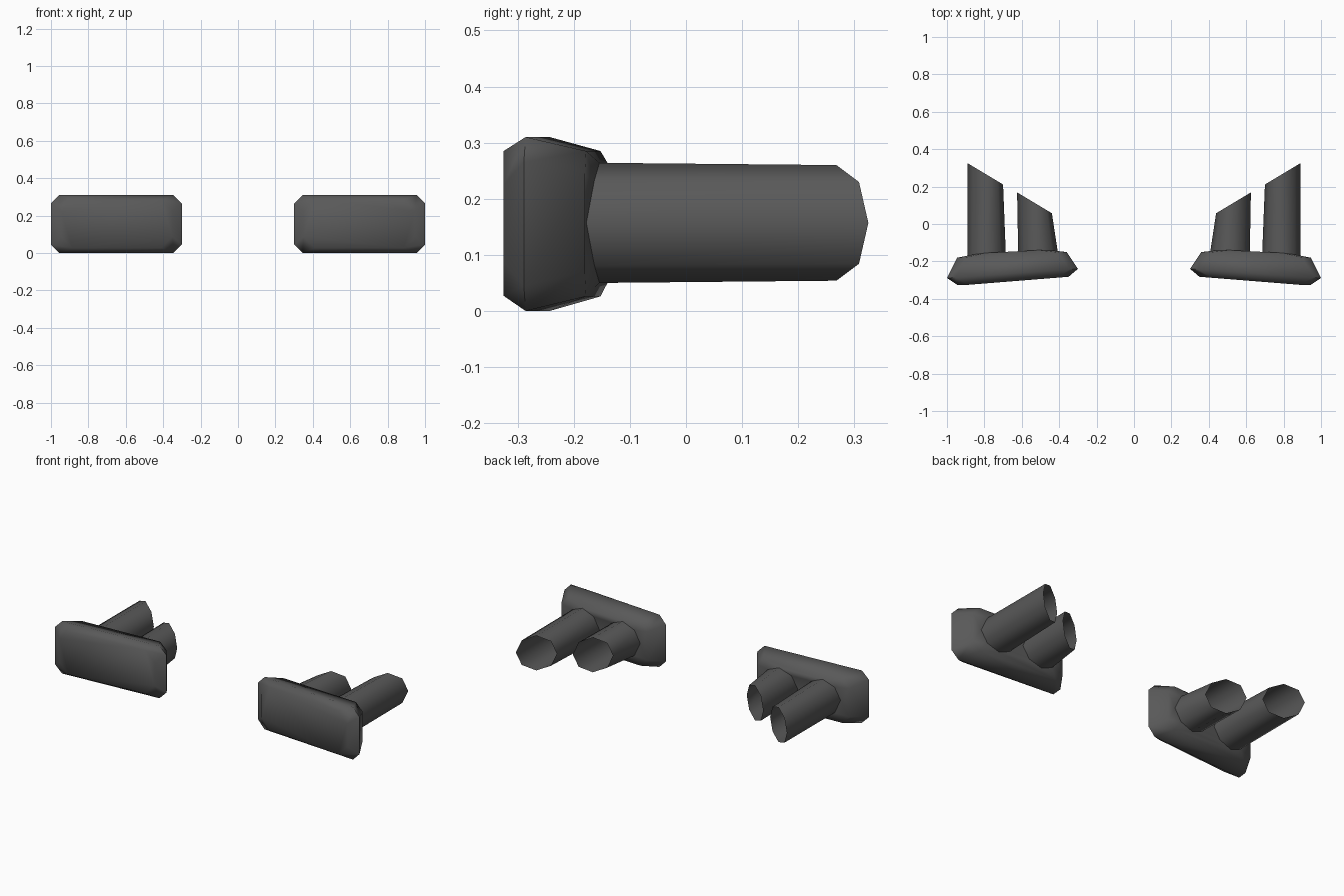
import bpy, bmesh, math
from mathutils import Vector

if "Cube" in bpy.data.objects:
    bpy.data.objects.remove(bpy.data.objects["Cube"])

bm = bmesh.new()


def add_ring(points):
    return [bm.verts.new(p) for p in points]


def chamfered(x0, x1, z0, z1, c, depth):
    # eight-sided outline whose y follows depth(x)
    pts = [(x0 + c, z0), (x1 - c, z0), (x1, z0 + c), (x1, z1 - c),
           (x1 - c, z1), (x0 + c, z1), (x0, z1 - c), (x0, z0 + c)]
    return add_ring([(x, depth(x), z) for x, z in pts])


def octagon(cx, rx, rz, depth):
    pts = []
    for i in range(8):
        a = i * math.tau / 8
        x = cx + rx * math.cos(a)
        pts.append((x, depth(x, abs(math.sin(a))), 0.157 + rz * math.sin(a)))
    return add_ring(pts)


def bridge(a, b):
    n = len(a)
    for i in range(n):
        j = (i + 1) % n
        bm.faces.new((a[i], a[j], b[j], b[i]))


def loop_edges(ring):
    return [bm.edges.get((ring[i], ring[(i + 1) % len(ring)])) for i in range(len(ring))]


def back_y(x):
    return -0.15 - 0.052 * (x - 0.36)


# rounded mounting block: front, widest and back outlines
front = chamfered(0.35, 0.945, 0.027, 0.285, 0.06,
                  lambda x: -0.283 - 0.08 * (min(x, 0.885) - 0.36))
middle = chamfered(0.30, 1.0, 0.0, 0.31, 0.045, lambda x: -0.24 - 0.07 * (x - 0.30))
back = chamfered(0.36, 0.945, 0.026, 0.285, 0.045, back_y)
bm.faces.new(front)
bridge(front, middle)
bridge(middle, back)

# two open pipes with slanted ends: base centre, radius, end centre, radius, end y
edges = loop_edges(back)
for bx, br, ex, er, ey in ((0.788, 0.103, 0.795, 0.095, 0.268),
                           (0.513, 0.106, 0.532, 0.093, 0.113)):
    base = octagon(bx, br, 0.107, lambda x, s: back_y(x) + 0.018 * s)
    end = octagon(ex, er, 0.103, lambda x, s: ey + 0.6 * (x - ex))
    bridge(base, end)
    edges += loop_edges(base)

# back of the block around the pipes
bmesh.ops.triangle_fill(bm, edges=edges, use_beauty=True, normal=Vector((0, 1, 0)))
bmesh.ops.recalc_face_normals(bm, faces=bm.faces)

mesh = bpy.data.meshes.new("exhaust_tips")
bm.to_mesh(mesh)
bm.free()
obj = bpy.data.objects.new("exhaust_tips", mesh)
bpy.context.collection.objects.link(obj)

mat = bpy.data.materials.new("dark_metal")
mat.diffuse_color = (0.1, 0.1, 0.1, 1)
mat.use_nodes = True
mat.node_tree.nodes["Principled BSDF"].inputs["Base Color"].default_value = mat.diffuse_color
mesh.materials.append(mat)

bpy.context.view_layer.objects.active = obj
obj.select_set(True)
bpy.ops.object.shade_smooth_by_angle(angle=math.radians(60))

# matching set on the other side
mirror = obj.modifiers.new("mirror", 'MIRROR')
mirror.use_mirror_merge = False
